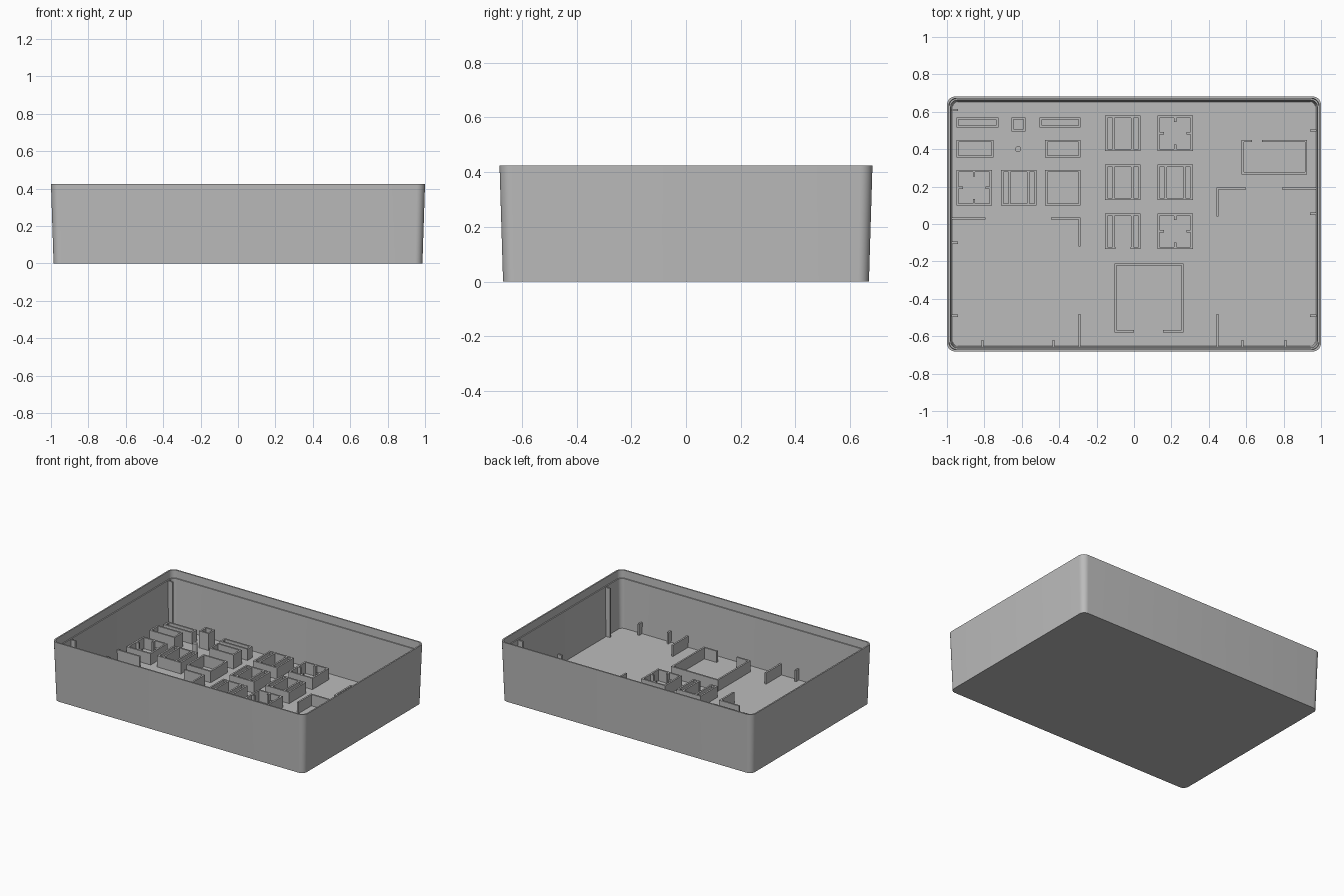
import bpy, bmesh
from math import cos, sin, pi

if "Cube" in bpy.data.objects:
    bpy.data.objects.remove(bpy.data.objects["Cube"])

grey = bpy.data.materials.new("plain grey")
grey.use_nodes = True
colour = (0.5, 0.5, 0.5, 1)
grey.diffuse_color = colour
grey.node_tree.nodes["Principled BSDF"].inputs["Base Color"].default_value = colour

FLOOR = 0.02
SINK = 0.005      # parts sink slightly into the floor
THICK = 0.012
LOW = 0.10
LEDGE = 0.37


def finish(name, bm):
    bmesh.ops.recalc_face_normals(bm, faces=bm.faces)
    mesh = bpy.data.meshes.new(name)
    bm.to_mesh(mesh)
    bm.free()
    mesh.materials.append(grey)
    part = bpy.data.objects.new(name, mesh)
    bpy.context.collection.objects.link(part)
    return part


def add_block(bm, left, right, front, back, top):
    made = bmesh.ops.create_cube(bm, size=1)["verts"]
    bottom = FLOOR - SINK
    for v in made:
        v.co.x = right if v.co.x > 0 else left
        v.co.y = back if v.co.y > 0 else front
        v.co.z = top if v.co.z > 0 else bottom


def wall_x(bm, left, right, y, top=LOW):
    add_block(bm, left, right, y - THICK / 2, y + THICK / 2, top)


def wall_y(bm, x, front, back, top=LOW):
    add_block(bm, x - THICK / 2, x + THICK / 2, front, back, top)


def room(name, left, right, front, back, top=LOW, fitting=None,
         front_gap=None, back_gap=None):
    """Four thin walls, with optional door gaps and inner partitions."""
    bm = bmesh.new()
    half = THICK / 2
    for x in (left + half, right - half):
        wall_y(bm, x, front, back, top)
    for y, gap in ((front + half, front_gap), (back - half, back_gap)):
        if gap:
            wall_x(bm, left + THICK, gap[0], y, top)
            wall_x(bm, gap[1], right - THICK, y, top)
        else:
            wall_x(bm, left + THICK, right - THICK, y, top)
    cx, cy = (left + right) / 2, (front + back) / 2
    if fitting == "partitions":
        for side in (-1, 1):
            wall_y(bm, cx + side * 0.05, front + THICK, back - THICK, top)
    elif fitting == "stubs":
        reach = 0.035
        wall_x(bm, left + half, left + reach, cy, top)
        wall_x(bm, right - reach, right - half, cy, top)
        wall_y(bm, cx, front + half, front + reach, top)
        wall_y(bm, cx, back - reach, back - half, top)
    return finish(name, bm)


def ring(bm, half_x, half_y, radius, z, steps=8):
    verts = []
    for quarter, (sx, sy) in enumerate(((1, 1), (-1, 1), (-1, -1), (1, -1))):
        for i in range(steps + 1):
            a = (quarter + i / steps) * pi / 2
            verts.append(bm.verts.new((sx * (half_x - radius) + radius * cos(a),
                                       sy * (half_y - radius) + radius * sin(a), z)))
    return verts


# Tapered tray with a recessed lip inside the rim
bm = bmesh.new()
rings = [ring(bm, *spec) for spec in (
    (0.986, 0.669, 0.04, 0), (1, 0.682, 0.045, 0.425),
    (0.99, 0.672, 0.04, 0.425), (0.988, 0.67, 0.04, LEDGE),
    (0.98, 0.662, 0.035, LEDGE), (0.97, 0.653, 0.03, FLOOR))]
for lower, upper in zip(rings, rings[1:]):
    for i in range(len(lower)):
        j = (i + 1) % len(lower)
        bm.faces.new((lower[i], lower[j], upper[j], upper[i]))
bm.faces.new(rings[0])
bm.faces.new(rings[-1])
tray = finish("tray_shell", bm)
bpy.context.view_layer.objects.active = tray
tray.select_set(True)
bpy.ops.object.shade_smooth_by_angle()
tray.select_set(False)

# Storage bins along the back left of the plan
room("back_bin_outer", -0.95, -0.725, 0.515, 0.57)
room("back_bin_inner", -0.505, -0.285, 0.515, 0.57)
room("tall_bin", -0.655, -0.58, 0.495, 0.57, top=0.14)
room("middle_bin_outer", -0.95, -0.75, 0.355, 0.45, top=0.12)
room("middle_bin_inner", -0.475, -0.285, 0.355, 0.45, top=0.12)

# Square pockets, a row of three and two columns of three
SIDE = 0.19
for name, left, fitting in (("stub", -0.95, "stubs"),
                            ("partition", -0.71, "partitions"),
                            ("plain", -0.475, None)):
    room("row_pocket_" + name, left, left + SIDE, 0.098, 0.29, fitting=fitting)
for n in range(3):
    front = 0.39 - n * 0.262
    last = n == 2
    room(f"centre_pocket_{n}", -0.155, -0.155 + SIDE, front, front + SIDE,
         fitting="partitions", front_gap=(-0.1, -0.02) if last else None)
    room(f"right_pocket_{n}", 0.125, 0.125 + SIDE, front, front + SIDE,
         fitting="partitions" if n == 1 else "stubs")

# Large open compartments
room("front_compartment", -0.105, 0.265, -0.58, -0.21, front_gap=(0, 0.155))
room("back_compartment", 0.575, 0.925, 0.265, 0.45, back_gap=(0.63, 0.685))

# Small round post
bm = bmesh.new()
bmesh.ops.create_cone(bm, cap_ends=True, segments=20, radius1=0.016,
                      radius2=0.016, depth=LOW - FLOOR)
bmesh.ops.translate(bm, verts=bm.verts, vec=(-0.62, 0.4, (LOW + FLOOR) / 2))
finish("round_post", bm)

# Freestanding corner dividers and wall dividers
bm = bmesh.new()
wall_x(bm, 0.44, 0.6, 0.19)
wall_y(bm, 0.446, 0.04, 0.184)
wall_x(bm, 0.79, 0.975, 0.19)
wall_x(bm, -0.975, -0.795, 0.03)
wall_x(bm, -0.445, -0.286, 0.03)
wall_y(bm, -0.292, -0.12, 0.024)
for x in (-0.292, 0.446):
    wall_y(bm, x, -0.657, -0.48)
finish("dividers", bm)

# Short stubs on the front wall, ribs on the side walls
bm = bmesh.new()
for x in (-0.81, -0.43, 0.58, 0.81):
    wall_y(bm, x, -0.657, -0.62)
finish("front_stubs", bm)

bm = bmesh.new()
for side, y, top in ((-1, 0.61, LEDGE), (-1, -0.1, LOW), (-1, -0.49, LEDGE),
                     (1, 0.5, LEDGE), (1, 0.055, LOW), (1, -0.49, LEDGE)):
    ends = sorted((side * 0.94, side * 0.975))
    wall_x(bm, ends[0], ends[1], y, top)
finish("side_ribs", bm)
